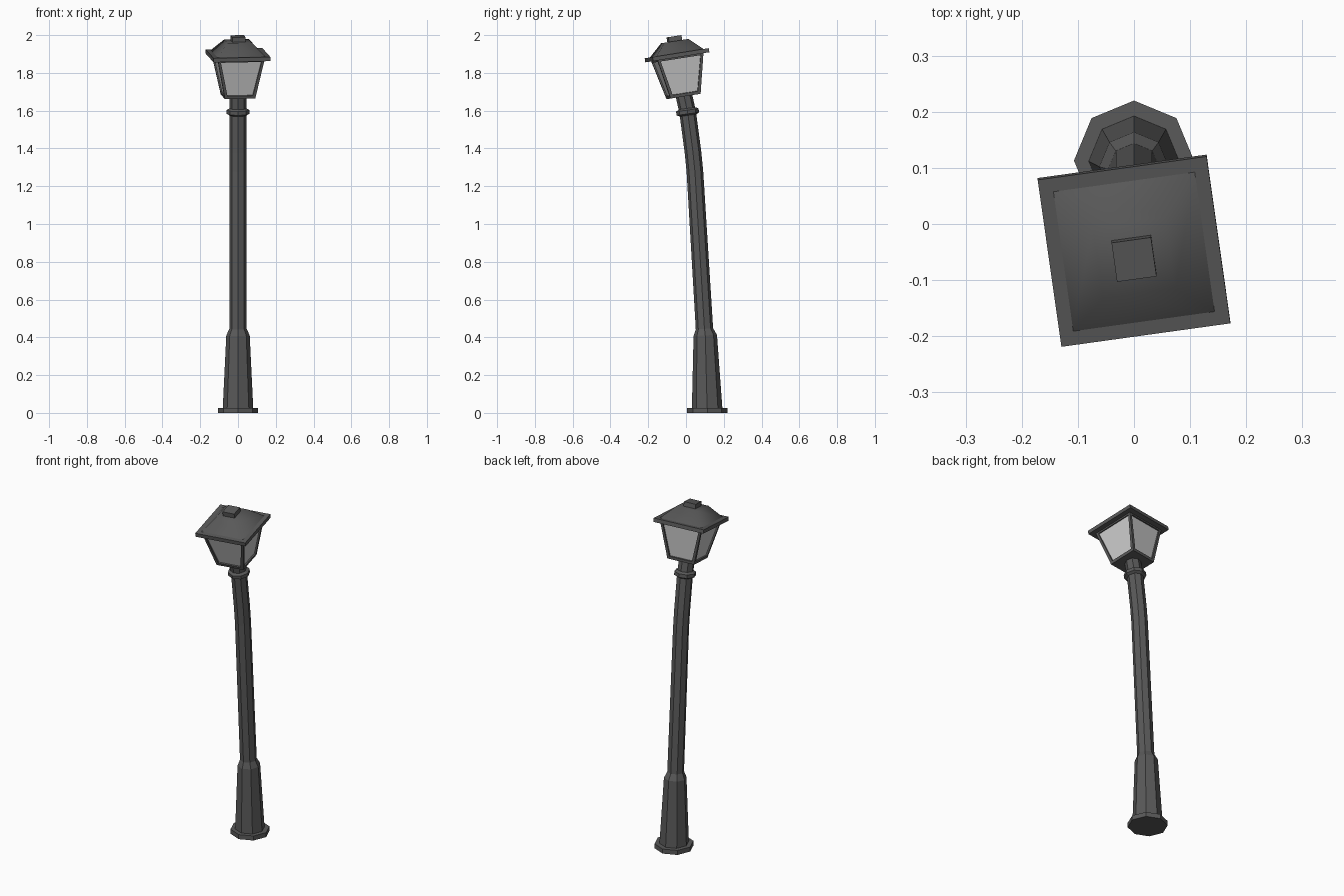
import bpy, bmesh, math
from mathutils import Matrix, Vector

if "Cube" in bpy.data.objects:
    bpy.data.objects.remove(bpy.data.objects["Cube"])


def material(name, value):
    m = bpy.data.materials.new(name)
    m.diffuse_color = (value, value, value, 1)
    m.use_nodes = True
    m.node_tree.nodes["Principled BSDF"].inputs["Base Color"].default_value = m.diffuse_color
    return m


METAL = material("dark grey metal", 0.10)
GLASS = material("pale grey glass", 0.60)


def finish(bm, name, mats=(METAL,), smooth=False):
    bmesh.ops.recalc_face_normals(bm, faces=bm.faces)
    for f in bm.faces:
        f.smooth = smooth
    mesh = bpy.data.meshes.new(name)
    bm.to_mesh(mesh)
    bm.free()
    for m in mats:
        mesh.materials.append(m)
    ob = bpy.data.objects.new(name, mesh)
    bpy.context.collection.objects.link(ob)
    return ob


def loft(name, rings):
    """Octagonal tube through rings of (y, z, radius, lean in degrees)."""
    bm = bmesh.new()
    loops = []
    for y, z, r, lean in rings:
        rot = Matrix.Rotation(math.radians(lean), 3, 'X')
        loops.append([bm.verts.new(Vector((0, y, z)) + rot @ Vector(
            (r * math.cos(i * math.pi / 4), r * math.sin(i * math.pi / 4), 0)))
            for i in range(8)])
    for a, b in zip(loops, loops[1:]):
        for i in range(8):
            j = (i + 1) % 8
            bm.faces.new((a[i], a[j], b[j], b[i]))
    bm.faces.new(loops[0][::-1])
    bm.faces.new(loops[-1])
    return finish(bm, name)


# Leaning post
loft("foot_flange", [(0.113, 0, 0.107, 0), (0.113, 0.027, 0.107, 0)])
loft("post_base", [(0.112, 0.02, 0.081, 0), (0.102, 0.41, 0.062, 3),
                   (0.098, 0.445, 0.046, 3)])
loft("post", [(0.098, 0.44, 0.046, 3), (0.047, 1.28, 0.044, 5),
              (0.037, 1.38, 0.044, 6), (0.009, 1.59, 0.044, 8),
              (-0.013, 1.69, 0.044, 9)])
loft("collar", [(0.011, 1.575, 0.045, 8), (0.0095, 1.583, 0.06, 8),
                (0.007, 1.603, 0.06, 8), (0.006, 1.612, 0.045, 8)])

# Lantern frame of reference: tilted forward and twisted
TILT = (Matrix.Translation((0, -0.013, 1.675))
        @ Matrix.Rotation(math.radians(9), 4, 'X')
        @ Matrix.Rotation(math.radians(8), 4, 'Z'))


def frustum(z0, z1, w0, w1):
    bm = bmesh.new()
    bmesh.ops.create_cube(bm, size=1)
    for v in bm.verts:
        top = v.co.z > 0
        w = w1 if top else w0
        v.co = Vector((v.co.x * w, v.co.y * w, z1 if top else z0))
    return bm


# Lantern body with sunken glass panes
bm = frustum(0, 0.215, 0.162, 0.25)
bm.normal_update()
sides = [f for f in bm.faces if abs(f.normal.z) < 0.7]
bmesh.ops.inset_individual(bm, faces=sides, thickness=0.021, depth=0)
rim = bmesh.ops.inset_individual(bm, faces=sides, thickness=0.0005, depth=-0.008)
for f in sides:
    f.material_index = 1
finish(bm, "lantern_body", (METAL, GLASS)).matrix_world = TILT

# Roof
finish(frustum(0.21, 0.232, 0.304, 0.304), "roof_eave").matrix_world = TILT
bm = frustum(0.230, 0.297, 0.258, 0.13)
bottom = [f for f in bm.faces if f.calc_center_median().z < 0.235]
bmesh.ops.delete(bm, geom=bottom, context='FACES_ONLY')
finish(bm, "roof", smooth=True).matrix_world = TILT
finish(frustum(0.28, 0.323, 0.071, 0.071), "roof_cap").matrix_world = TILT
